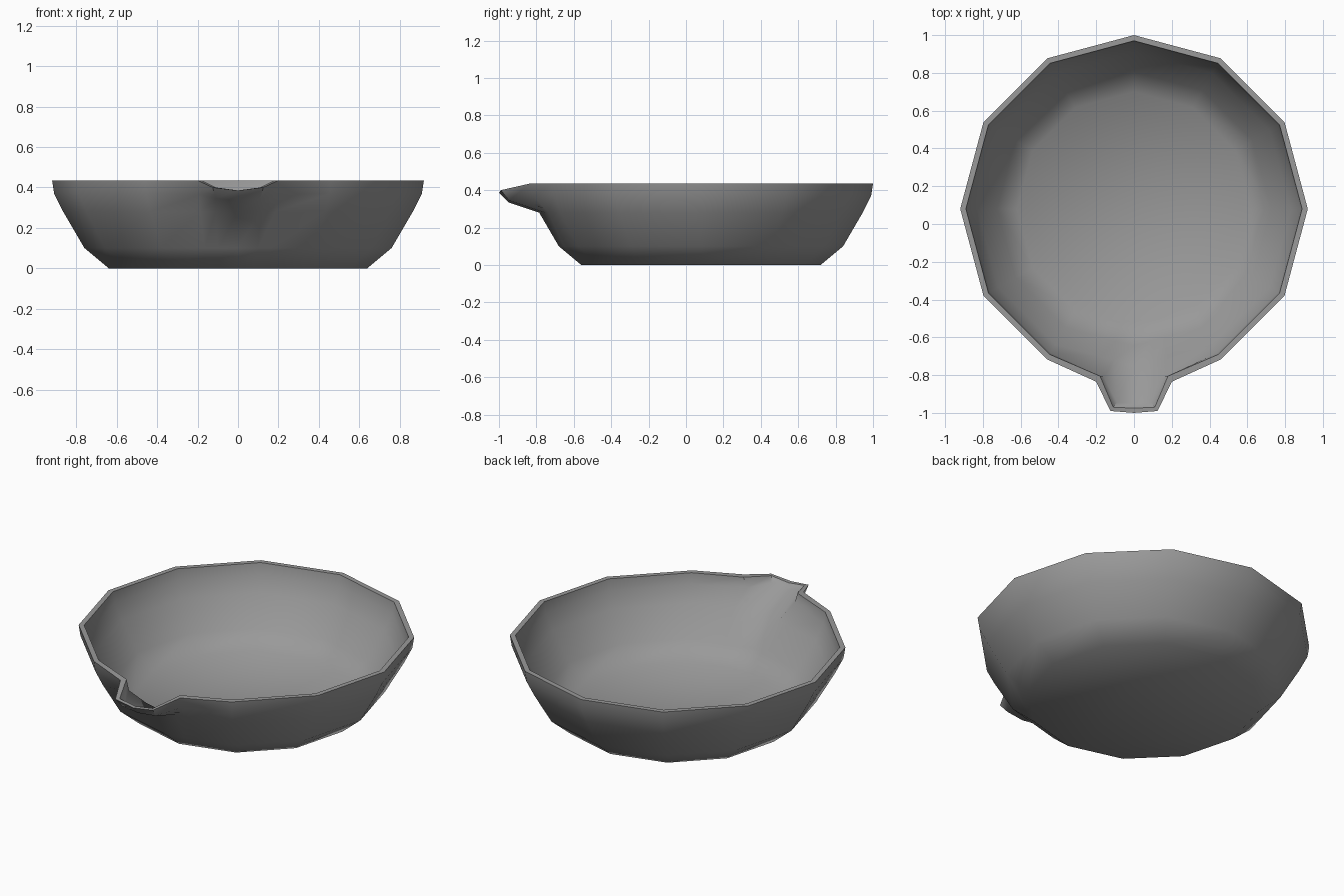
import bpy, bmesh, math
from mathutils import Vector

if "Cube" in bpy.data.objects:
    bpy.data.objects.remove(bpy.data.objects["Cube"])

SIDES = 12
CENTRE_Y = 0.08

# Wall section from the base, over the rim and down to the inner floor
PROFILE = [(0.64, 0), (0.76, 0.10), (0.865, 0.28), (0.91, 0.37), (0.92, 0.435),
           (0.89, 0.435), (0.88, 0.37), (0.83, 0.28), (0.725, 0.115), (0.62, 0.03)]

# Spout points on the upper rings: neck, lip corner, lip middle
SPOUT = {
    3: [(0.19, -0.815, 0.365), (0.11, -0.945, 0.345), (0, -0.95, 0.335)],
    4: [(0.20, -0.835, 0.435), (0.125, -0.99, 0.40), (0, -1.0, 0.385)],
    5: [(0.18, -0.805, 0.435), (0.11, -0.97, 0.40), (0, -0.975, 0.385)],
    6: [(0.16, -0.81, 0.375), (0.09, -0.945, 0.372), (0, -0.95, 0.36)],
}
NECK_SHARE = (0.43, 0.26, 0)


def corner(r, z, k):
    a = -math.pi / 2 + k * 2 * math.pi / SIDES
    return Vector((r * math.cos(a), CENTRE_Y + r * math.sin(a), z))


def ring(index):
    """Points of one ring, counter-clockwise, with the spout columns in front."""
    r, z = PROFILE[index]
    if index in SPOUT:
        half = [Vector(p) for p in SPOUT[index]]
    else:
        half = [corner(r, z, 0).lerp(corner(r, z, 1), t) for t in NECK_SHARE]
    left = half[::-1]
    right = [Vector((-p.x, p.y, p.z)) for p in half[:2]]
    return left + [corner(r, z, k) for k in range(1, SIDES)] + right


# Bowl with pouring spout
bm = bmesh.new()
rings = [[bm.verts.new(p) for p in ring(i)] for i in range(len(PROFILE))]
for low, high in zip(rings, rings[1:]):
    n = len(low)
    for i in range(n):
        j = (i + 1) % n
        bm.faces.new((low[i], low[j], high[j], high[i]))
bm.faces.new(rings[0][::-1])
bm.faces.new(rings[-1])
bmesh.ops.recalc_face_normals(bm, faces=bm.faces)

mesh = bpy.data.meshes.new("bowl")
bm.to_mesh(mesh)
bm.free()
bowl = bpy.data.objects.new("bowl", mesh)
bpy.context.collection.objects.link(bowl)

# Grey clay
clay = bpy.data.materials.new("grey_clay")
clay.use_nodes = True
colour = (0.32, 0.32, 0.32, 1)
clay.diffuse_color = colour
clay.node_tree.nodes["Principled BSDF"].inputs["Base Color"].default_value = colour
mesh.materials.append(clay)

bpy.context.view_layer.objects.active = bowl
bowl.select_set(True)
bpy.ops.object.shade_smooth_by_angle(angle=math.radians(43))
